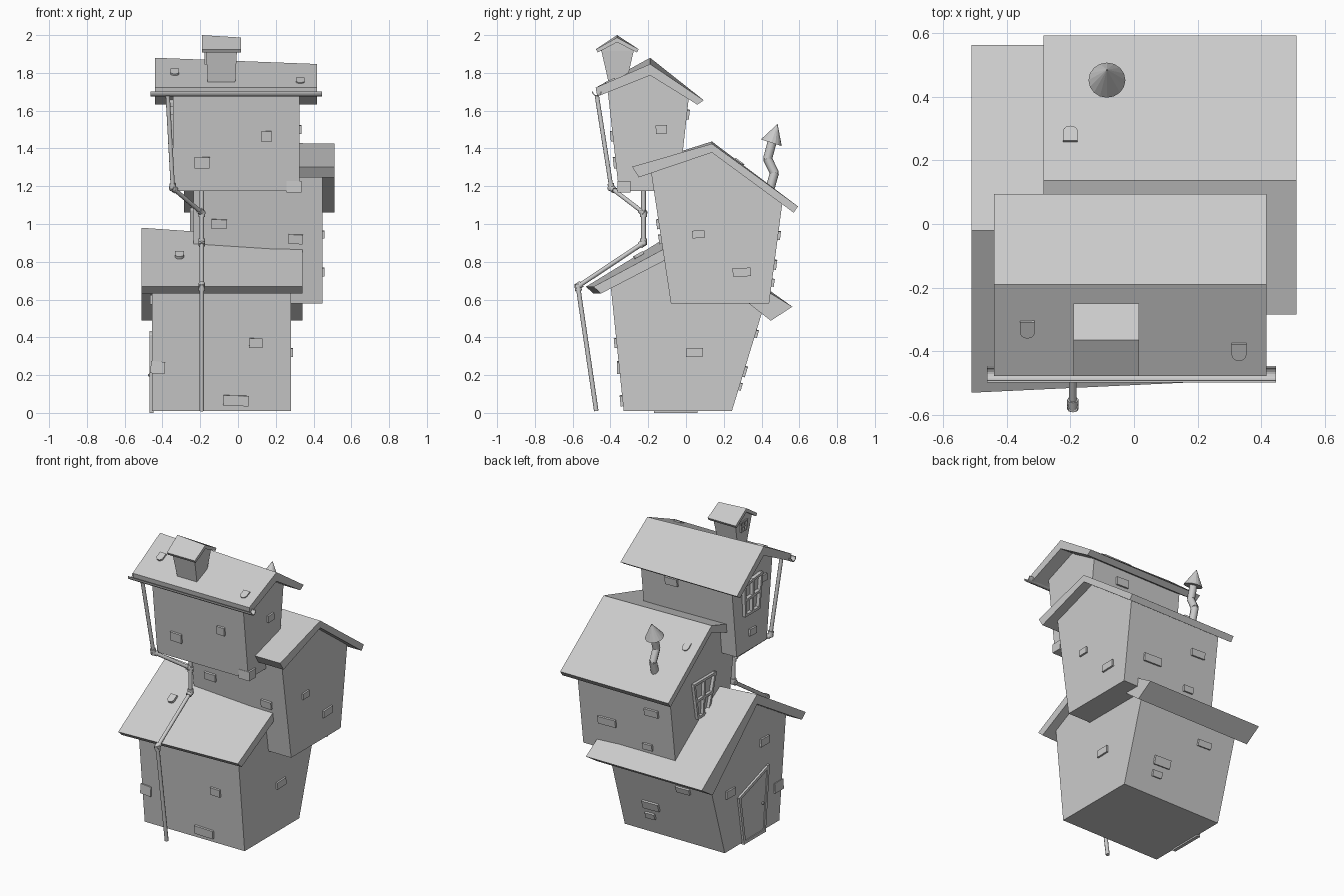
import bpy, bmesh, math
from mathutils import Vector, Matrix

if "Cube" in bpy.data.objects:
    bpy.data.objects.remove(bpy.data.objects["Cube"])


def finish(bm, name, smooth=False):
    bmesh.ops.recalc_face_normals(bm, faces=bm.faces)
    me = bpy.data.meshes.new(name)
    bm.to_mesh(me)
    bm.free()
    ob = bpy.data.objects.new(name, me)
    bpy.context.collection.objects.link(ob)
    if smooth:
        for p in me.polygons:
            p.use_smooth = len(p.vertices) == 4
    return ob


def loft(name, x0, left, x1, right):
    """Prism along x between two (y, z) outlines with equal point counts."""
    bm = bmesh.new()
    a = [bm.verts.new((x0, y, z)) for y, z in left]
    b = [bm.verts.new((x1, y, z)) for y, z in right]
    n = len(a)
    bm.faces.new(a)
    bm.faces.new(b[::-1])
    for i in range(n):
        bm.faces.new((a[i], a[(i + 1) % n], b[(i + 1) % n], b[i]))
    return finish(bm, name)


def add_rod(bm, p, q, r1, r2=None, n=8):
    p, q = Vector(p), Vector(q)
    d = q - p
    m = Matrix.Translation((p + q) / 2) @ d.to_track_quat('Z', 'Y').to_matrix().to_4x4()
    bmesh.ops.create_cone(bm, cap_ends=True, segments=n, radius1=r1,
                          radius2=r1 if r2 is None else r2, depth=d.length, matrix=m)


def pipe(name, pts, r, joints=0.0, n=8):
    bm = bmesh.new()
    for p, q in zip(pts, pts[1:]):
        add_rod(bm, p, q, r, n=n)
    for i, p in enumerate(pts[1:-1], 1):
        if joints:  # short collars either side of each bend
            for o in (pts[i - 1], pts[i + 1]):
                d = (Vector(o) - Vector(p)).normalized()
                add_rod(bm, Vector(p) - d * 0.012, Vector(p) + d * 0.024, joints, n=n)
        else:
            bmesh.ops.create_icosphere(bm, subdivisions=1, radius=r, matrix=Matrix.Translation(p))
    return finish(bm, name, True)


def box(name, loc, size, rx=0.0, ry=0.0):
    bm = bmesh.new()
    m = (Matrix.Translation(loc) @ Matrix.Rotation(rx, 4, 'X') @ Matrix.Rotation(ry, 4, 'Y')
         @ Matrix.Diagonal((*size, 1)))
    bmesh.ops.create_cube(bm, size=1, matrix=m)
    return finish(bm, name)


def frame(name, x, c, t, depth, bars):
    """Leaning trapezoid frame on an x plane; c = bottom-back, bottom-front, top-front, top-back."""
    bm = bmesh.new()
    c = [Vector((x, *p)) for p in c]
    segs = list(zip(c, c[1:] + c[:1]))
    if bars:
        mid = lambda a, b: (c[a] + c[b]) / 2
        segs += [(mid(0, 1), mid(2, 3)), (mid(0, 3), mid(1, 2))]
    for p, q in segs:
        d = q - p
        m = Matrix((Vector((1, 0, 0)), d.normalized(),
                    Vector((1, 0, 0)).cross(d.normalized()))).transposed().to_4x4()
        bmesh.ops.create_cube(bm, size=1, matrix=Matrix.Translation((p + q) / 2) @ m
                              @ Matrix.Diagonal((depth, d.length + t, t, 1)))
    return finish(bm, name)


# Houses: wall outline starts bottom-front, bottom-back, back eave, peak, front eave
# Roof outline: front top, peak top, back top, back bottom, peak bottom, front bottom
HOUSES = {
    "lower": dict(
        wx=(-.455, .28), drop=.06, rx=(-.51, .342), shift=.04,
        wall=[(-.33, .01), (.243, .01), (.405, .54), (-.02, .925), (-.40, .685)],
        roof=[(-.53, .668), (-.02, .98), (.563, .562), (.449, .488), (-.02, .915), (-.49, .632)]),
    "middle": dict(
        wx=(-.235, .447), drop=.012, rx=(-.285, .51), shift=0,
        wall=[(-.08, .58), (.44, .58), (.51, 1.112), (.137, 1.40), (-.185, 1.275)],
        roof=[(-.285, 1.303), (.137, 1.437), (.593, 1.093), (.57, 1.06), (.137, 1.39), (-.25, 1.247)]),
    "upper": dict(
        wx=(-.345, .325), drop=.033, rx=(-.44, .417), shift=0,
        wall=[(-.355, 1.175), (-.04, 1.175), (.015, 1.672), (-.19, 1.83), (-.415, 1.71)],
        roof=[(-.478, 1.722), (-.19, 1.88), (.094, 1.655), (.06, 1.632), (-.19, 1.82), (-.47, 1.675)]),
}
for n, h in HOUSES.items():
    w = h["wall"]
    loft(n + "_house_walls", h["wx"][0], w, h["wx"][1],
         [(y, z - h["drop"] * (i == 3)) for i, (y, z) in enumerate(w)])
    loft(n + "_house_roof", h["rx"][0], h["roof"], h["rx"][1],
         [(y + h["shift"] * (i in (0, 5)), z - h["drop"] * (i in (1, 4)))
          for i, (y, z) in enumerate(h["roof"])])

# Loose bricks: house, side, position along wall, z, width, height
BRICKS = [
    ("upper", "front", .15, 1.465, .055, .055), ("upper", "front", -.19, 1.325, .08, .06),
    ("upper", "right", -.13, 1.5, .06, .045), ("upper", "back", .1, 1.58, .09, .05),
    ("upper", "left", -.2, 1.29, .07, .045), ("upper", "left", -.32, 1.6, .05, .045),
    ("middle", "front", .305, .92, .075, .05), ("middle", "front", -.1, 1.0, .08, .05),
    ("middle", "right", .065, .945, .065, .04), ("middle", "right", .295, .745, .095, .045),
    ("middle", "back", .25, .785, .13, .05), ("middle", "back", -.09, .94, .1, .045),
    ("middle", "back", -.04, .69, .07, .04),
    ("lower", "front", .095, .37, .07, .05), ("lower", "front", -.01, .065, .135, .055),
    ("lower", "right", .045, .32, .09, .045), ("lower", "left", -.17, .6, .09, .05),
    ("lower", "left", .19, .39, .09, .05), ("lower", "back", .04, .22, .12, .055),
    ("lower", "back", .06, .14, .07, .04), ("lower", "back", -.24, .42, .1, .04),
]
for n, side, a, z, wd, ht in BRICKS:
    h = HOUSES[n]
    name = f"{n}_{side}_brick"
    if side in ("left", "right"):
        x = h["wx"][side == "right"]
        box(name, (x, a, z), (.024, wd, ht), rx=.03)
    else:
        w = h["wall"]
        (y0, z0), (y1, z1) = (w[0], w[4]) if side == "front" else (w[1], w[2])
        s = (y1 - y0) / (z1 - z0)
        box(name, (a, y0 + s * (z - z0), z), (wd, .026, ht), rx=-math.atan(s), ry=.03)
box("upper_corner_brick", (.297, -.328, 1.197), (.08, .07, .06))
box("lower_corner_brick", (-.425, -.32, .24), (.075, .09, .065), ry=.08)

# Door and crooked windows on the left gables
door = [(.05, .01), (-.16, .01), (-.20, .42), (.10, .32)]
frame("door_frame", -.458, door, .02, .022, False)
loft("door_panel", -.462, door, -.45, door)
bm = bmesh.new()
bmesh.ops.create_icosphere(bm, subdivisions=2, radius=.009, matrix=Matrix.Translation((-.468, -.14, .2)))
finish(bm, "door_knob", True)
frame("middle_window", -.24, [(.23, .85), (.12, .85), (.05, 1.08), (.27, 1.08)], .016, .03, True)
frame("upper_window", -.352, [(-.11, 1.43), (-.25, 1.43), (-.28, 1.65), (-.10, 1.63)], .016, .03, True)

# Little dormer turret on the upper roof
bm = bmesh.new()
ring = lambda x0, x1, y0, y1, z: [bm.verts.new(p) for p in
                                  ((x0, y0, z), (x1, y0, z), (x1, y1, z), (x0, y1, z))]
lo, hi = ring(-.16, -.015, -.41, -.315, 1.75), ring(-.17, -.005, -.45, -.275, 1.925)
bm.faces.new(lo), bm.faces.new(hi)
for i in range(4):
    bm.faces.new((lo[i], lo[(i + 1) % 4], hi[(i + 1) % 4], hi[i]))
finish(bm, "turret_walls")
cap = [(-.477, 1.925), (-.365, 2.0), (-.25, 1.925), (-.26, 1.908), (-.365, 1.975), (-.467, 1.908)]
loft("turret_roof", -.19, cap, .016, [(y, z - .013 * (i in (1, 4))) for i, (y, z) in enumerate(cap)])
gable = [(-.45, 1.92), (-.365, 1.98), (-.275, 1.92)]
loft("turret_gable", -.17, gable, -.005, [(-.45, 1.915), (-.365, 1.968), (-.275, 1.915)])
frame("turret_window", -.17, [(-.335, 1.85), (-.385, 1.85), (-.395, 1.91), (-.33, 1.91)], .008, .014, True)

# Stove pipe with pointed hood
pipe("stove_pipe", [(-.085, .44, 1.17), (-.085, .468, 1.27), (-.085, .432, 1.345), (-.085, .46, 1.45)], .024)
bm = bmesh.new()
add_rod(bm, (-.085, .452, 1.43), (-.085, .485, 1.53), .058, 0, 16)
finish(bm, "stove_pipe_hood")

# Gutter and drain pipes
arc = [(r * math.cos(t), r * math.sin(t)) for r, rev in ((.026, 1), (.02, -1))
       for t in [math.pi * (1 + k / 8) for k in range(9)][::rev]]
gutter = [(-.472 + y, 1.702 + z) for y, z in arc]
loft("gutter", -.462, gutter, .446, gutter)
pipe("upper_drain_pipe", [(-.372, -.472, 1.68), (-.345, -.395, 1.19), (-.192, -.225, 1.06),
                          (-.192, -.225, .98)], .012, .018)
pipe("lower_drain_pipe", [(-.192, -.225, 1.19), (-.192, -.225, .9), (-.192, -.572, .67),
                          (-.192, -.475, .01)], .012, .018)

# Raised shingles: outline with a rounded lower end, laid on the roof slopes
for name, loc, slope in (("upper_left_shingle", (-.335, -.33, 1.802), .505),
                         ("upper_right_shingle", (.33, -.40, 1.755), .45),
                         ("lower_shingle", (-.31, -.25, .836), .53),
                         ("middle_shingle", (-.2, .28, 1.328), math.pi - .645)):
    bm = bmesh.new()
    out = [(.023, .028), (-.023, .028)] + [(.023 * math.cos(t), -.01 + .02 * math.sin(t))
           for t in [math.pi * (1 + k / 6) for k in range(7)]]
    m = Matrix.Translation(loc) @ Matrix.Rotation(slope, 4, 'X')
    f = bm.faces.new([bm.verts.new(m @ Vector((x, y, -.008))) for x, y in out])
    up = bmesh.ops.extrude_face_region(bm, geom=[f])
    bmesh.ops.translate(bm, vec=m.to_3x3() @ Vector((0, 0, .016)),
                        verts=[v for v in up["geom"] if isinstance(v, bmesh.types.BMVert)])
    finish(bm, name)
